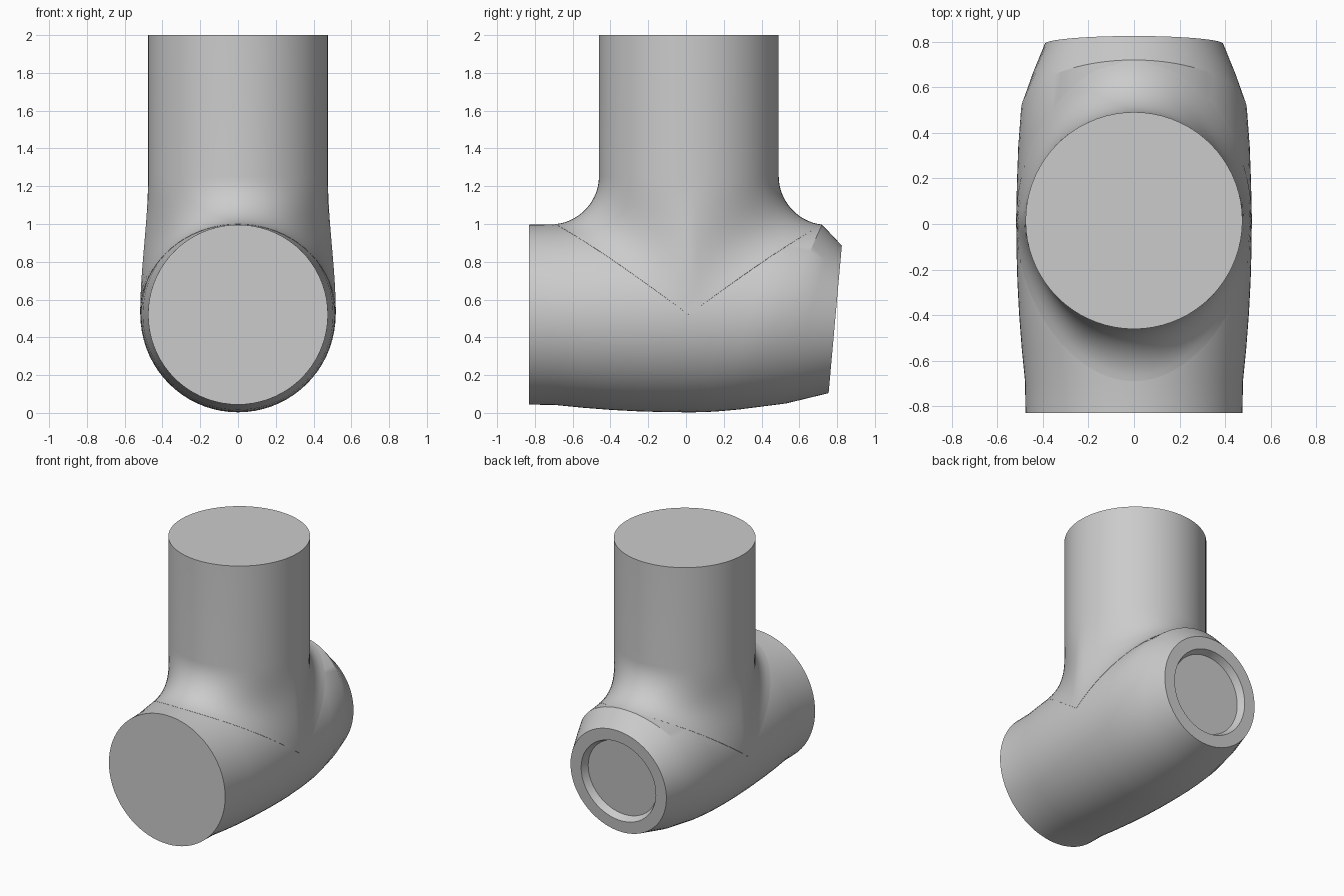
import bpy, bmesh, math
from mathutils import Vector

if "Cube" in bpy.data.objects:
    bpy.data.objects.remove(bpy.data.objects["Cube"])

N = 72            # segments around each tube
ZC = 0.52         # height of the horizontal axis
YP = 0.015        # y of the vertical axis
RP = 0.476        # pipe radius

grey = bpy.data.materials.new("plain_grey")
grey.diffuse_color = (0.6, 0.6, 0.6, 1)
grey.use_nodes = True
grey.node_tree.nodes["Principled BSDF"].inputs["Base Color"].default_value = grey.diffuse_color


def body_radius(y):
    """Gentle barrel bulge along the horizontal tube."""
    return RP + 0.041 * max(0, 1 - (y / 0.71) ** 2)


def loft(name, rings):
    """Skin a list of equal-length rings and cap both ends."""
    bm = bmesh.new()
    loops = [[bm.verts.new(p) for p in ring] for ring in rings]
    for a, b in zip(loops, loops[1:]):
        for i in range(N):
            j = (i + 1) % N
            bm.faces.new((a[i], a[j], b[j], b[i]))
    bm.faces.new(loops[0])
    bm.faces.new(loops[-1])
    bmesh.ops.recalc_face_normals(bm, faces=bm.faces)
    me = bpy.data.meshes.new(name)
    bm.to_mesh(me)
    bm.free()
    ob = bpy.data.objects.new(name, me)
    bpy.context.collection.objects.link(ob)
    me.materials.append(grey)
    bpy.ops.object.select_all(action='DESELECT')
    ob.select_set(True)
    bpy.context.view_layer.objects.active = ob
    bpy.ops.object.shade_smooth_by_angle(angle=math.radians(30))
    return ob


def ring(y_top, z_top, y_bot, z_bot, half_width):
    """Elliptical ring, tilted about x by its top and bottom points."""
    top, bot = Vector((0, y_top, z_top)), Vector((0, y_bot, z_bot))
    mid, up = (top + bot) / 2, (top - bot) / 2
    side = Vector((half_width, 0, 0))
    return [mid + up * math.cos(t) + side * math.sin(t)
            for t in (2 * math.pi * i / N for i in range(N))]


# Horizontal body: straight collar, barrel, tapered tilted back end
rings = []
for y in (-0.83, -0.69, -0.55, -0.4, -0.25, -0.1, 0.03):
    r = body_radius(y)
    rings.append(ring(y, ZC + r, y, ZC - r, r))
rings += [ring(0.25, 1.03, 0.1, 0.004, 0.514),
          ring(0.50, 1.015, 0.18, 0.009, 0.508),
          ring(0.72, 0.997, 0.28, 0.018, 0.496),
          ring(0.772, 0.942, 0.53, 0.05, 0.446)]
end_top, end_bot = Vector((0, 0.825, 0.885)), Vector((0, 0.755, 0.105))
end_mid, end_up = (end_top + end_bot) / 2, (end_top - end_bot) / 2
end_normal = Vector((0, end_up.z, -end_up.y)).normalized()

# Back face rim and shallow round recess
for radius, depth in ((0.392, 0), (0.305, 0), (0.282, 0.05)):
    mid = end_mid - end_normal * depth
    up = end_up.normalized() * radius
    t, b = mid + up, mid - up
    rings.append(ring(t.y, t.z, b.y, b.z, radius))
loft("horizontal_body", rings)

# Vertical pipe with a flared skirt that blends onto the body
STEPS = 14
columns = []
for i in range(N):
    t = 2 * math.pi * i / N
    s, c = math.sin(t), math.cos(t)
    y = YP + 0.705 * c
    # Contact point on the body: upper half, same angle from the top
    radial = Vector((s, 0, abs(c)))
    p3 = Vector((0, y, ZC)) + radial * (body_radius(y) + 0.001)
    axial = Vector((0, -math.copysign(1, c), 0)) + radial * 0.1
    around = Vector((-abs(c) * math.copysign(1, s), 0, abs(s)))
    p2 = p3 + (axial * abs(c) + around * abs(s)) * (0.127 + 0.12 * s ** 4)
    p0 = Vector((RP * s, YP + RP * c, 1.25))
    p1 = p0 - Vector((0, 0, 0.127 + 0.12 * s * s))
    col = [Vector((p0.x, p0.y, 2.0))]
    for k in range(STEPS + 1):
        u = k / STEPS
        v = 1 - u
        col.append(p0 * v**3 + p1 * 3 * v * v * u + p2 * 3 * v * u * u + p3 * u**3)
    # Hidden lower edge tucked inside the body
    col.append(Vector((p3.x * 0.7, p3.y * 0.7, 0.5)))
    columns.append(col)
loft("vertical_pipe", list(zip(*columns)))
